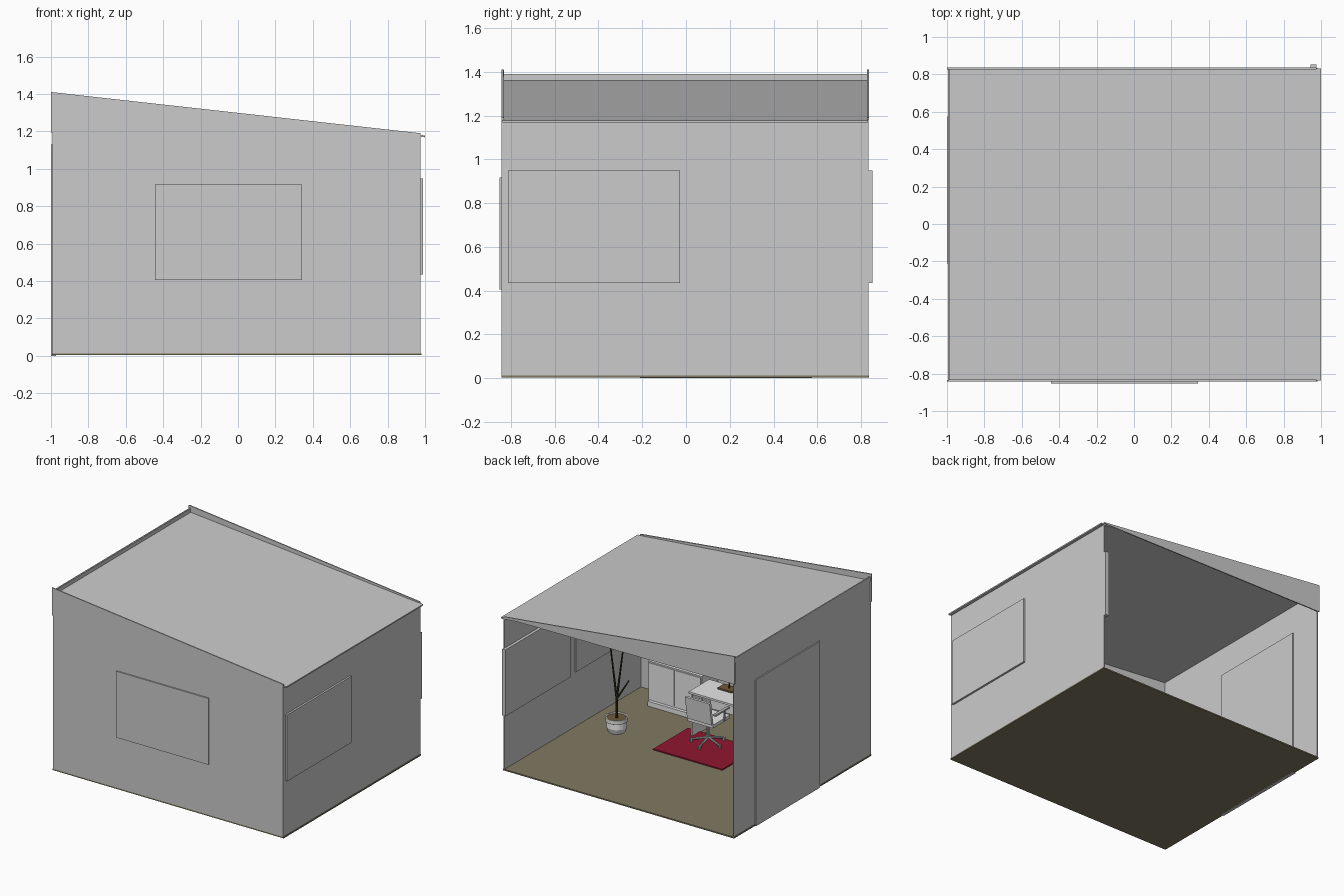
import bpy, bmesh, math
from mathutils import Vector

if "Cube" in bpy.data.objects:
    bpy.data.objects.remove(bpy.data.objects["Cube"])


def material(name, rgb):
    m = bpy.data.materials.new(name)
    m.diffuse_color = (*rgb, 1)
    m.use_nodes = True
    m.node_tree.nodes["Principled BSDF"].inputs["Base Color"].default_value = m.diffuse_color
    return m


WALL = material("wall_grey", (0.6, 0.6, 0.6))
WHITE = material("furniture_white", (0.8, 0.8, 0.8))
FLOOR = material("floor_tan", (0.22, 0.195, 0.12))
RED = material("rug_red", (0.28, 0.008, 0.03))
TWIG = material("twig_dark", (0.035, 0.03, 0.015))
BROWN = material("wood_brown", (0.16, 0.10, 0.04))
METAL = material("chair_metal", (0.5, 0.5, 0.5))


def finish(name, bm, mat):
    bmesh.ops.recalc_face_normals(bm, faces=bm.faces)
    me = bpy.data.meshes.new(name)
    bm.to_mesh(me)
    bm.free()
    me.materials.append(mat)
    ob = bpy.data.objects.new(name, me)
    bpy.context.collection.objects.link(ob)
    return ob


def box(name, x, y, z, mat):
    """Box from (min, max) ranges."""
    bm = bmesh.new()
    bmesh.ops.create_cube(bm, size=1)
    for v in bm.verts:
        v.co = [r[0] if c < 0 else r[1] for c, r in zip(v.co, (x, y, z))]
    return finish(name, bm, mat)


def slab(name, outline, y0, y1, mat):
    """x-z outline extruded along y."""
    bm = bmesh.new()
    f = bm.faces.new([bm.verts.new((x, y0, z)) for x, z in outline])
    ext = bmesh.ops.extrude_face_region(bm, geom=[f])["geom"]
    for v in ext:
        if isinstance(v, bmesh.types.BMVert):
            v.co.y = y1
    return finish(name, bm, mat)


def rod(name, a, b, r0, r1, mat, sides=8):
    a, b = Vector(a), Vector(b)
    d = b - a
    bm = bmesh.new()
    bmesh.ops.create_cone(bm, cap_ends=True, segments=sides, radius1=r0, radius2=r1, depth=d.length)
    rot = Vector((0, 0, 1)).rotation_difference(d).to_matrix()
    for v in bm.verts:
        v.co = rot @ v.co + (a + b) / 2
    return finish(name, bm, mat)


def lathe(name, profile, cx, cy, mat, n=20):
    bm = bmesh.new()
    rings = [[bm.verts.new((cx + r * math.cos(2 * math.pi * i / n),
                            cy + r * math.sin(2 * math.pi * i / n), z)) for i in range(n)]
             for r, z in profile]
    for p, q in zip(rings, rings[1:]):
        for i in range(n):
            bm.faces.new((p[i], p[(i + 1) % n], q[(i + 1) % n], q[i]))
    bm.faces.new(rings[0])
    bm.faces.new(rings[-1])
    return finish(name, bm, mat)


# Shell: floor, three walls, sloping roof, open back
box("floor", (-0.995, 0.98), (-0.842, 0.835), (0.003, 0.013), FLOOR)
slab("front_wall", [(-0.99, 0.013), (0.975, 0.013), (0.975, 1.19), (-0.99, 1.408)], -0.842, -0.832, WALL)
box("right_wall", (0.967, 0.975), (-0.84, 0.833), (0.013, 1.175), WALL)
box("left_wall", (-0.991, -0.983), (-0.84, 0.833), (0.013, 1.388), WALL)
slab("roof", [(-0.99, 1.36), (1.0, 1.178), (1.0, 1.168), (-0.99, 1.35)], -0.838, 0.832, WALL)
for name, y in (("front_fascia", -0.842), ("back_fascia", 0.827)):
    slab(name, [(-1.0, 1.195), (0.975, 1.182), (0.975, 1.19), (-1.0, 1.41)], y, y + 0.009, WALL)
box("left_fascia", (-0.995, -0.985), (-0.84, 0.833), (1.355, 1.39), WALL)

# Door and windows as plates set through the walls
box("door", (-1.0, -0.974), (-0.21, 0.575), (0.0, 1.13), WALL)
box("front_window", (-0.445, 0.343), (-0.852, -0.824), (0.405, 0.917), WALL)
box("right_window", (0.96, 0.99), (-0.813, -0.028), (0.435, 0.948), WALL)
box("inner_window", (0.945, 0.9745), (0.06, 0.852), (0.435, 0.948), WALL)

# Rug
box("rug", (-0.293, 0.298), (-0.45, -0.025), (0.013, 0.022), RED)

# Desk with side panels and the things on it
box("desk_top", (-0.42, 0.222), (-0.60, -0.35), (0.345, 0.36), WHITE)
for name, x in (("desk_left_side", -0.41), ("desk_right_side", 0.195)):
    box(name, (x, x + 0.015), (-0.59, -0.36), (0.013, 0.345), WHITE)
box("desk_back_panel", (-0.40, 0.20), (-0.59, -0.578), (0.15, 0.345), WHITE)
box("desk_tray", (-0.04, 0.08), (-0.58, -0.50), (0.36, 0.372), BROWN)
rod("lamp_stem", (0.01, -0.54, 0.372), (0.01, -0.54, 0.45), 0.005, 0.005, TWIG)
rod("lamp_shade", (0.01, -0.54, 0.44), (0.01, -0.54, 0.50), 0.045, 0.025, BROWN, 12)

# Swivel chair, backrest toward the open side
cx, cy = 0.04, -0.33
for i in range(5):
    a = 2 * math.pi * i / 5 + 0.4
    tip = (cx + 0.12 * math.cos(a), cy + 0.12 * math.sin(a), 0.04)
    rod(f"chair_foot_{i}", (cx, cy, 0.065), tip, 0.01, 0.007, METAL)
    rod(f"chair_caster_{i}", (tip[0], tip[1], 0.022), (tip[0], tip[1], 0.045), 0.011, 0.011, METAL)
rod("chair_post", (cx, cy, 0.055), (cx, cy, 0.20), 0.012, 0.012, METAL)
box("chair_seat", (cx - 0.11, cx + 0.11), (cy - 0.11, cy + 0.10), (0.20, 0.225), WHITE)
back = box("chair_backrest", (cx - 0.105, cx + 0.105), (cy + 0.09, cy + 0.11), (0.225, 0.40), WHITE)
for v in back.data.vertices:
    v.co.y += max(0, v.co.z - 0.23) * 0.15
for s in (-1, 1):
    x = cx + s * 0.115
    rod("chair_arm_post", (x, cy - 0.03, 0.21), (x, cy - 0.03, 0.29), 0.007, 0.007, METAL)
    box("chair_armrest", (x - 0.012, x + 0.012), (cy - 0.08, cy + 0.09), (0.29, 0.302), METAL)

# Sideboard with plinth and doors
box("sideboard", (0.30, 0.76), (-0.82, -0.625), (0.05, 0.35), WHITE)
box("sideboard_plinth", (0.31, 0.75), (-0.81, -0.60), (0.013, 0.05), WHITE)
for x in (0.31, 0.535):
    box("sideboard_door", (x, x + 0.215), (-0.625, -0.618), (0.06, 0.34), WHITE)

# Potted plant with bare twigs
px, py = 0.69, -0.14
lathe("pot", [(0.062, 0.013), (0.074, 0.05), (0.07, 0.09), (0.08, 0.095), (0.08, 0.125),
              (0.07, 0.125), (0.068, 0.112)], px, py, WHITE)
lathe("pot_soil", [(0.068, 0.108), (0.068, 0.116)], px, py, BROWN)
base, fork = Vector((px, py, 0.11)), Vector((px, py, 0.26))
rod("plant_trunk", base, fork, 0.01, 0.008, TWIG)
for i, d in enumerate([(-0.07, -0.05, 0.14), (0.04, 0.03, 0.46), (-0.05, -0.03, 0.5)]):
    rod(f"plant_twig_{i}", fork, fork + Vector(d), 0.008, 0.005, TWIG)
